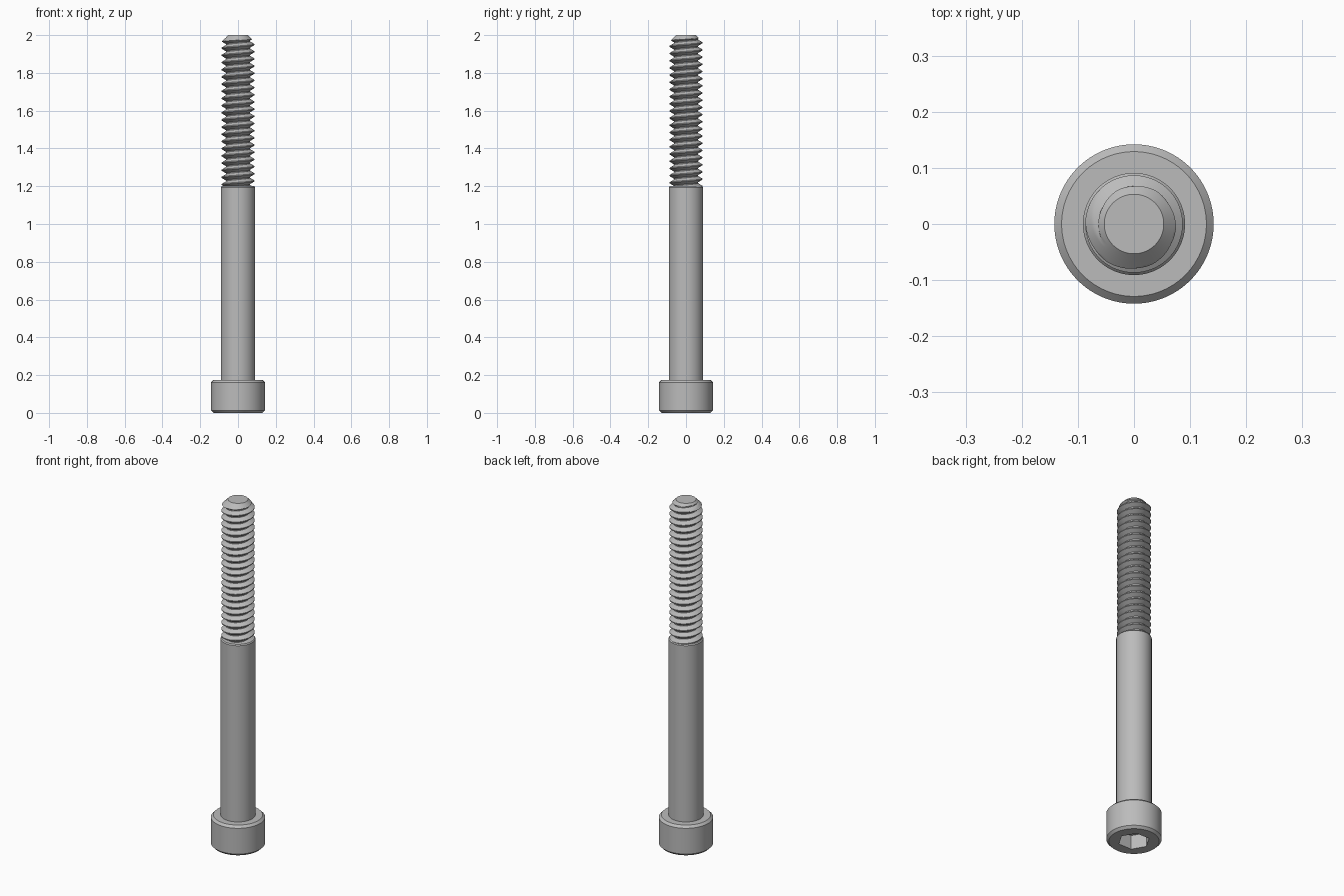
import bpy, bmesh, math

if "Cube" in bpy.data.objects:
    bpy.data.objects.remove(bpy.data.objects["Cube"])

SEG = 96
TAU = 2 * math.pi

steel = bpy.data.materials.new("grey steel")
steel.use_nodes = True
grey = (0.5, 0.5, 0.5, 1)
steel.diffuse_color = grey
steel.node_tree.nodes["Principled BSDF"].inputs["Base Color"].default_value = grey


def skin(name, rows, cap_top=False):
    """Join rows of points into a closed-around skin; rows run upward on the outside."""
    bm = bmesh.new()
    grid = [[bm.verts.new(p) for p in row] for row in rows]
    for low, high in zip(grid, grid[1:]):
        for i in range(len(low) - 1):
            bm.faces.new((low[i], low[i + 1], high[i + 1], high[i]))
    if cap_top:
        bm.faces.new(grid[-1][:-1])
    bmesh.ops.remove_doubles(bm, verts=bm.verts, dist=1e-5)
    bmesh.ops.dissolve_degenerate(bm, edges=bm.edges, dist=1e-5)
    mesh = bpy.data.meshes.new(name)
    bm.to_mesh(mesh)
    bm.free()
    mesh.materials.append(steel)
    obj = bpy.data.objects.new(name, mesh)
    bpy.context.collection.objects.link(obj)
    bpy.ops.object.select_all(action='DESELECT')
    obj.select_set(True)
    bpy.context.view_layer.objects.active = obj
    bpy.ops.object.shade_smooth_by_angle(angle=math.radians(25))
    return obj


def point(r, a, z):
    return (r * math.cos(a), r * math.sin(a), z)


def ring(r, z, hexagon=False):
    row = []
    for i in range(SEG + 1):
        a = TAU * i / SEG
        # A hexagon is a ring whose radius follows its flat sides
        flat = math.cos(math.pi / 6) / math.cos(a % (math.pi / 3) - math.pi / 6)
        row.append(point(r * flat if hexagon else r, a, z))
    return row


# Head with hexagonal socket underneath and chamfered rims
HEAD_R, HEAD_TOP = 0.142, 0.175
SHANK_R, SHANK_TOP = 0.091, 1.2
skin("socket_head", [
    ring(0, 0.09), ring(0.082, 0.08, True), ring(0.082, 0, True),
    ring(0.129, 0), ring(HEAD_R, 0.013),
    ring(HEAD_R, HEAD_TOP - 0.013), ring(0.129, HEAD_TOP), ring(SHANK_R - 0.01, HEAD_TOP),
])

# Plain shank
skin("shank", [
    ring(SHANK_R, HEAD_TOP - 0.005), ring(SHANK_R, SHANK_TOP - 0.006),
    ring(SHANK_R - 0.005, SHANK_TOP), ring(0, SHANK_TOP),
])

# Right-handed thread with a chamfered tip
PITCH, MAJOR, MINOR = 0.038, 0.0868, 0.0635
TIP, TIP_R, STEPS = 2.0, 0.053, 16
BASE = SHANK_TOP - 0.01


def thread_radius(phase):
    # Narrow flat crest and root joined by straight flanks
    t = abs(phase % 1 - 0.5) * 2
    return MINOR + (MAJOR - MINOR) * min(max((t - 0.125) / 0.75, 0), 1)


def thread_row(phase):
    row = []
    for i in range(SEG + 1):
        turn = i / SEG
        z = BASE + (phase + turn) * PITCH
        z = min(max(z, BASE), TIP)
        r = thread_radius((z - BASE) / PITCH - turn)
        row.append(point(min(r, TIP_R + TIP - z), TAU * turn, z))
    return row


turns = math.ceil((TIP - BASE) / PITCH)
skin("thread", [thread_row(k / STEPS) for k in range(-STEPS, turns * STEPS + 1)], cap_top=True)
